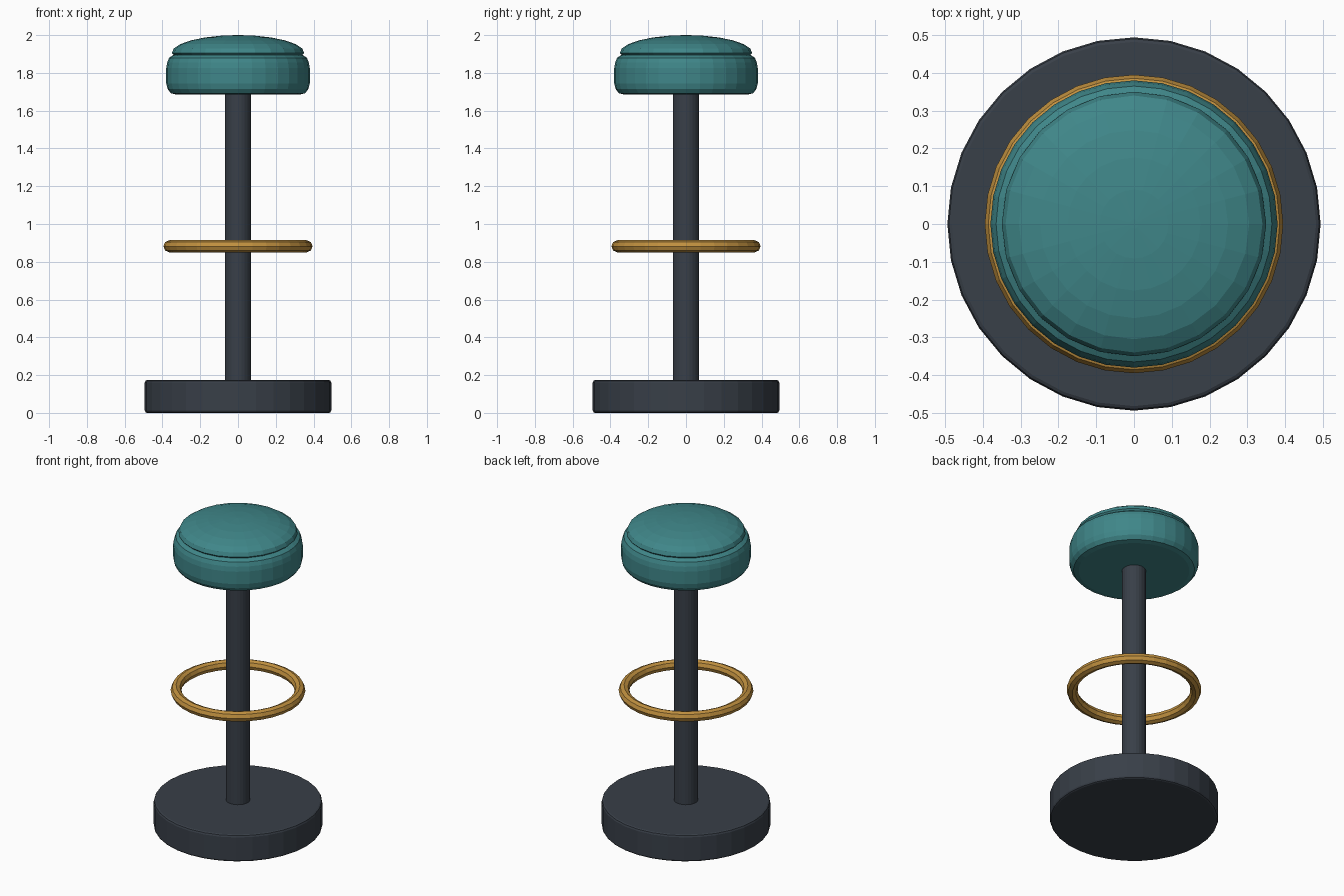
import bpy
from math import sin, cos, pi

if "Cube" in bpy.data.objects:
    bpy.data.objects.remove(bpy.data.objects["Cube"])


def material(name, rgb):
    m = bpy.data.materials.new(name)
    m.diffuse_color = (*rgb, 1)
    m.use_nodes = True
    m.node_tree.nodes["Principled BSDF"].inputs["Base Color"].default_value = m.diffuse_color
    return m


def lathe(name, profile, sides, mat, closed=False):
    """Revolve (radius, z) points about z; ends are capped unless closed."""
    n = len(profile)
    verts = [(r * cos(2 * pi * s / sides), r * sin(2 * pi * s / sides), z)
             for s in range(sides) for r, z in profile]
    faces = []
    for s in range(sides):
        a, b = s * n, (s + 1) % sides * n
        for i in range(n if closed else n - 1):
            j = (i + 1) % n
            faces.append((a + i, b + i, b + j, a + j))
    if not closed:
        faces.append([s * n for s in reversed(range(sides))])
        faces.append([s * n + n - 1 for s in range(sides)])
    mesh = bpy.data.meshes.new(name)
    mesh.from_pydata(verts, [], faces)
    mesh.materials.append(mat)
    ob = bpy.data.objects.new(name, mesh)
    bpy.context.collection.objects.link(ob)
    return ob


slate = material("slate", (0.04, 0.05, 0.065))
teal = material("teal", (0.05, 0.24, 0.25))
gold = material("gold", (0.53, 0.28, 0.05))

# Round base with a small bevel
lathe("base", [(0.482, 0), (0.49, 0.004), (0.494, 0.013), (0.494, 0.16),
               (0.49, 0.17), (0.482, 0.174)], 32, slate)

# Central post
lathe("post", [(0.07, 0.15), (0.07, 1.72)], 24, slate)

# Foot ring
ring = [(0.363 + 0.032 * cos(k * pi / 4), 0.882 + 0.032 * sin(k * pi / 4))
        for k in range(8)]
lathe("foot_ring", ring, 32, gold, closed=True)

# Seat cushion with rounded rims
lathe("seat", [(0.325, 1.685), (0.355, 1.692), (0.373, 1.715), (0.38, 1.745),
               (0.38, 1.825), (0.375, 1.855), (0.365, 1.88), (0.345, 1.893),
               (0.325, 1.897)], 32, teal)

# Domed top pad
dome = [(0.335, 1.89), (0.35, 1.905)]
dome += [(0.352 * cos(k * pi / 12), 1.905 + 0.095 * sin(k * pi / 12))
         for k in range(1, 6)]
dome.append((0.012, 2.0))
lathe("seat_pad", dome, 24, teal)
